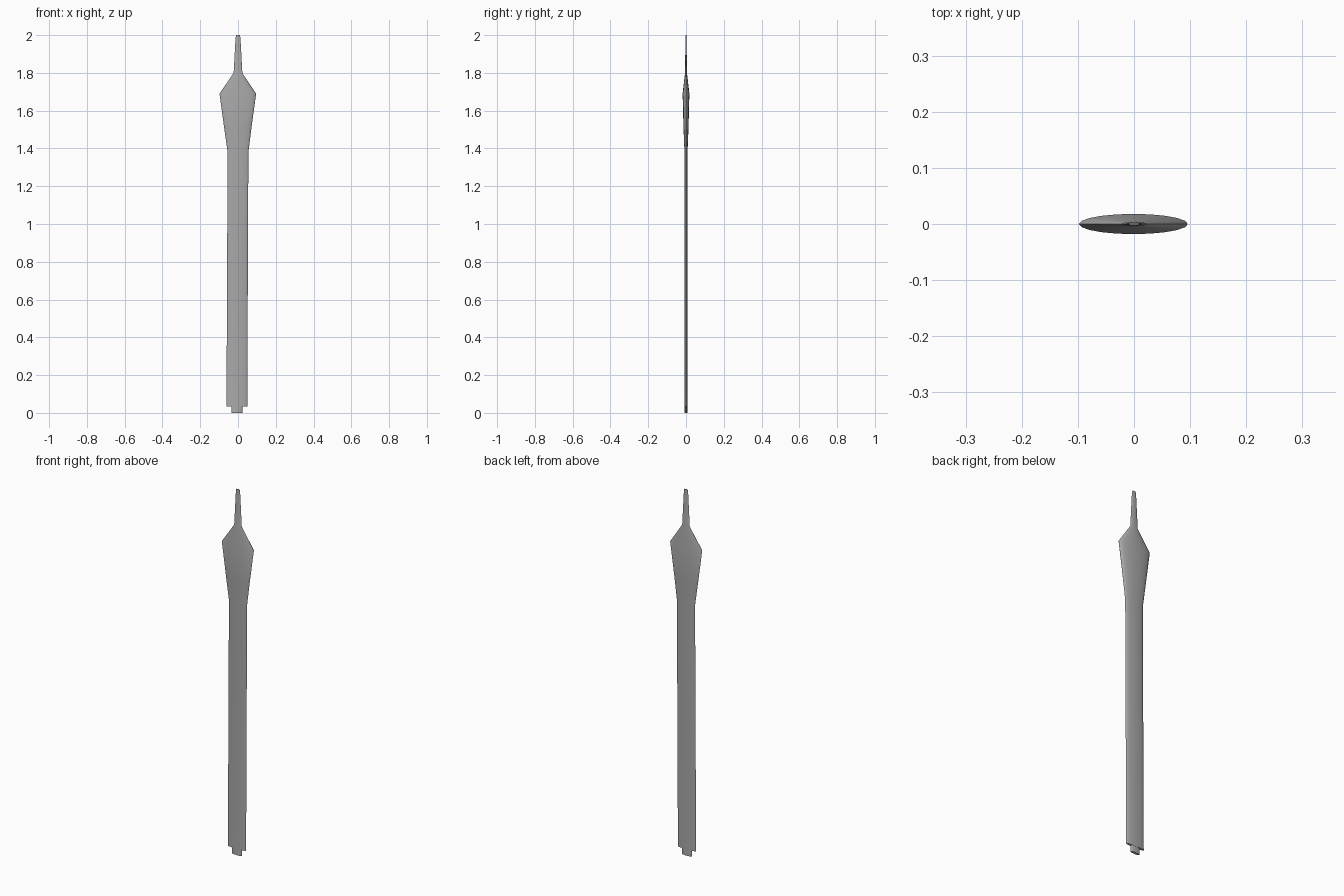
import bpy, bmesh, math

if "Cube" in bpy.data.objects:
    bpy.data.objects.remove(bpy.data.objects["Cube"])

metal = bpy.data.materials.new("grey metal")
metal.diffuse_color = (0.4, 0.4, 0.4, 1)
metal.use_nodes = True
metal.node_tree.nodes["Principled BSDF"].inputs["Base Color"].default_value = metal.diffuse_color
SIDES = 20


def loft(name, stations):
    """Loft elliptical sections given as (z, centre x, half width, half thickness)."""
    bm = bmesh.new()
    rings = []
    for z, cx, w, t in stations:
        rings.append([bm.verts.new((cx + w * math.cos(a), t * math.sin(a), z))
                      for a in (2 * math.pi * i / SIDES for i in range(SIDES))])
    for lo, hi in zip(rings, rings[1:]):
        for i in range(SIDES):
            j = (i + 1) % SIDES
            bm.faces.new((lo[i], lo[j], hi[j], hi[i]))
    bm.faces.new(rings[0][::-1])
    bm.faces.new(rings[-1])
    mesh = bpy.data.meshes.new(name)
    bm.to_mesh(mesh)
    bm.free()
    mesh.materials.append(metal)
    ob = bpy.data.objects.new(name, mesh)
    bpy.context.collection.objects.link(ob)
    bpy.ops.object.select_all(action='DESELECT')
    ob.select_set(True)
    bpy.context.view_layer.objects.active = ob
    bpy.ops.object.shade_smooth_by_angle(angle=math.radians(35))
    return ob


# Long flat shaft swelling into a head and narrowing to the needle tip
loft("blade", [
    (0.035, -0.006, 0.055, 0.008),
    (1.38, 0.0, 0.055, 0.008),
    (1.50, -0.001, 0.071, 0.013),
    (1.69, -0.001, 0.097, 0.018),
    (1.80, 0.0, 0.023, 0.005),
    (1.985, 0.0, 0.013, 0.003),
    (2.0, 0.0, 0.010, 0.002),
])

# Short stub at the foot
loft("foot_stub", [(0.0, -0.006, 0.029, 0.007), (0.04, -0.006, 0.029, 0.007)])
